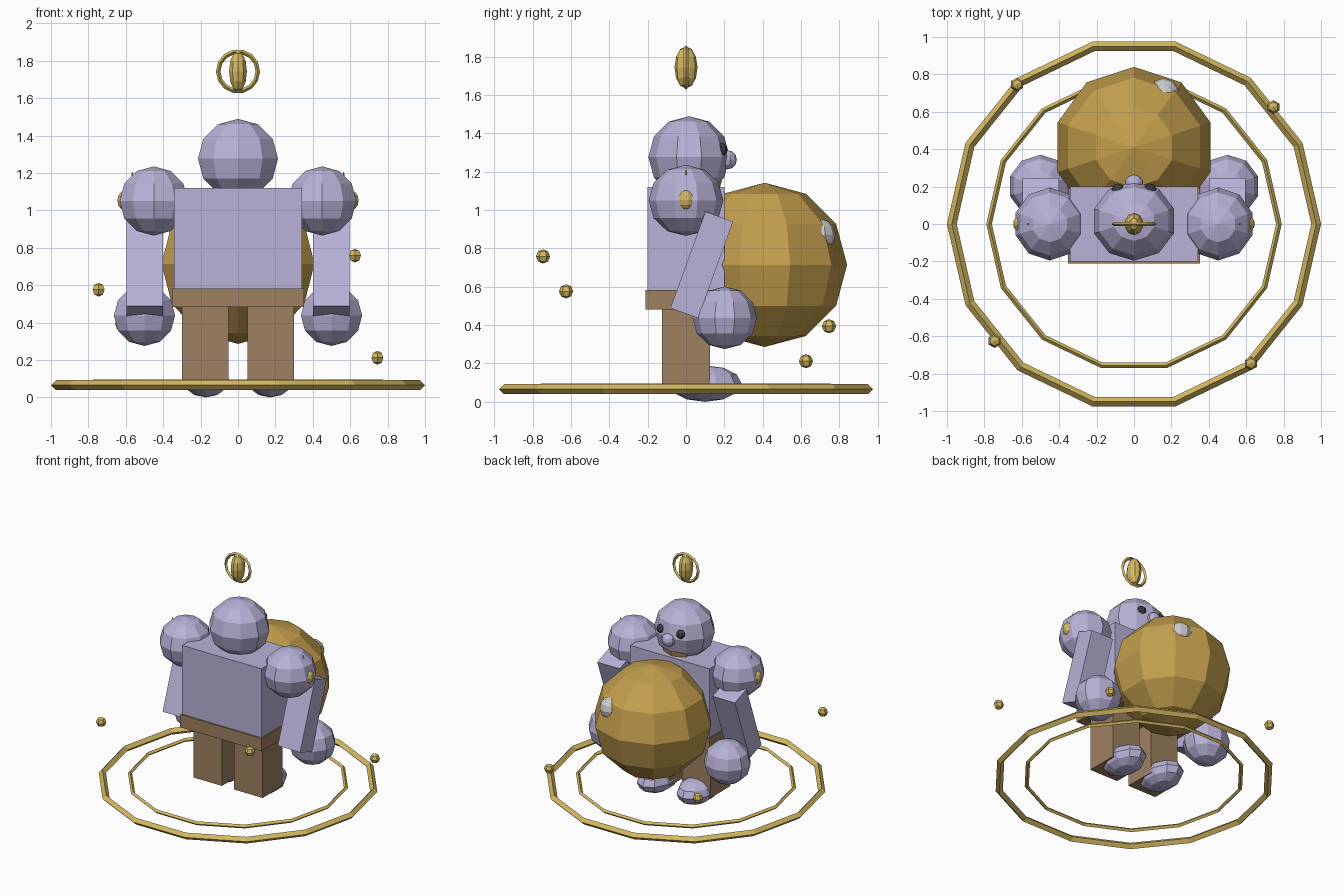
import bpy
import math
from math import radians, cos, sin

cube = bpy.data.objects.get("Cube")
if cube:
    bpy.data.objects.remove(cube, do_unlink=True)


def material(name, rgb):
    m = bpy.data.materials.new(name)
    m.use_nodes = True
    m.diffuse_color = (*rgb, 1)
    m.node_tree.nodes["Principled BSDF"].inputs["Base Color"].default_value = (*rgb, 1)
    return m


LAVENDER = material("lavender skin", (0.48, 0.445, 0.68))
BROWN = material("brown cloth", (0.34, 0.22, 0.115))
AMBER = material("amber", (0.55, 0.35, 0.075))
GOLD = material("gold", (0.66, 0.48, 0.12))
DARK = material("dark eye", (0.05, 0.045, 0.06))
PALE = material("pale shine", (0.6, 0.6, 0.6))


def finish(name, mat, scale=(1, 1, 1)):
    ob = bpy.context.object
    ob.name = name
    ob.scale = scale
    ob.data.materials.append(mat)
    return ob


def ball(name, mat, loc, radii, segments=10, rings=6):
    bpy.ops.mesh.primitive_uv_sphere_add(segments=segments, ring_count=rings, radius=1, location=loc)
    return finish(name, mat, radii)


def box(name, mat, loc, size, tilt=0):
    bpy.ops.mesh.primitive_cube_add(size=1, location=loc, rotation=(tilt, 0, 0))
    return finish(name, mat, size)


def ring(name, loc, major, minor, tilt=0):
    bpy.ops.mesh.primitive_torus_add(major_segments=14, minor_segments=4, major_radius=major,
                                     minor_radius=minor, location=loc, rotation=(tilt, 0, 0))
    return finish(name, GOLD)


def cone(name, mat, loc, bottom, top, height, sides, scale=(1, 1, 1)):
    bpy.ops.mesh.primitive_cone_add(vertices=sides, radius1=bottom, radius2=top, depth=height, location=loc)
    return finish(name, mat, scale)


# Ground rings and orbiting orbs that climb around the figure
ring("outer_ring", (0, 0, 0.066), 0.974, 0.026)
ring("inner_ring", (0, 0, 0.08), 0.775, 0.015)
for i in range(4):
    a = radians(40 + 90 * i)
    ball(f"orb_{i + 1}", GOLD, (0.973 * cos(a), 0.973 * sin(a), 0.212 + 0.182 * i),
         (0.037, 0.037, 0.037), 6, 4)

# Floating emblem above the head
ring("emblem_ring", (0, 0, 1.743), 0.106, 0.012, radians(90))
ball("emblem_core", GOLD, (0, 0, 1.743), (0.05, 0.06, 0.11))

# Trunk
box("torso", LAVENDER, (0, 0, 0.85), (0.686, 0.4, 0.54))
box("belt", BROWN, (0, 0, 0.532), (0.704, 0.424, 0.1))

# Head and face, turned to the back
ball("head", LAVENDER, (0, 0.016, 1.276), (0.225, 0.212, 0.213))
ball("nose", LAVENDER, (0, 0.215, 1.262), (0.052, 0.05, 0.05))
cone("beard", AMBER, (0, 0.1, 1.08), 0.02, 0.112, 0.32, 6, (1.4, 1, 1))

# Limbs, shoulder studs and eyes
for side, s in (("left", 1), ("right", -1)):
    ball(f"{side}_shoulder", LAVENDER, (s * 0.45, 0, 1.05), (0.192, 0.195, 0.185))
    ball(f"{side}_stud", GOLD, (s * 0.605, 0, 1.053), (0.042, 0.045, 0.053))
    cone(f"{side}_spike", GOLD, (s * 0.565, 0, 1.18), 0.008, 0.002, 0.05, 4)
    box(f"{side}_arm", LAVENDER, (s * 0.498, 0.082, 0.714), (0.194, 0.154, 0.535), radians(-20))
    ball(f"{side}_hand", LAVENDER, (s * 0.5, 0.202, 0.438), (0.172, 0.168, 0.163))
    box(f"{side}_leg", BROWN, (s * 0.176, 0, 0.285), (0.248, 0.248, 0.43))
    ball(f"{side}_foot", LAVENDER, (s * 0.172, 0.1, 0.095), (0.13, 0.19, 0.095))
    ball(f"{side}_eye", DARK, (s * 0.085, 0.182, 1.315), (0.035, 0.035, 0.035), 8, 6)

# Great ball carried in the arms, with its shine
ball("great_ball", AMBER, (0, 0.41, 0.714), (0.43, 0.43, 0.428))
ball("ball_shine", PALE, (0.16, 0.7, 0.872), (0.083, 0.08, 0.082))
